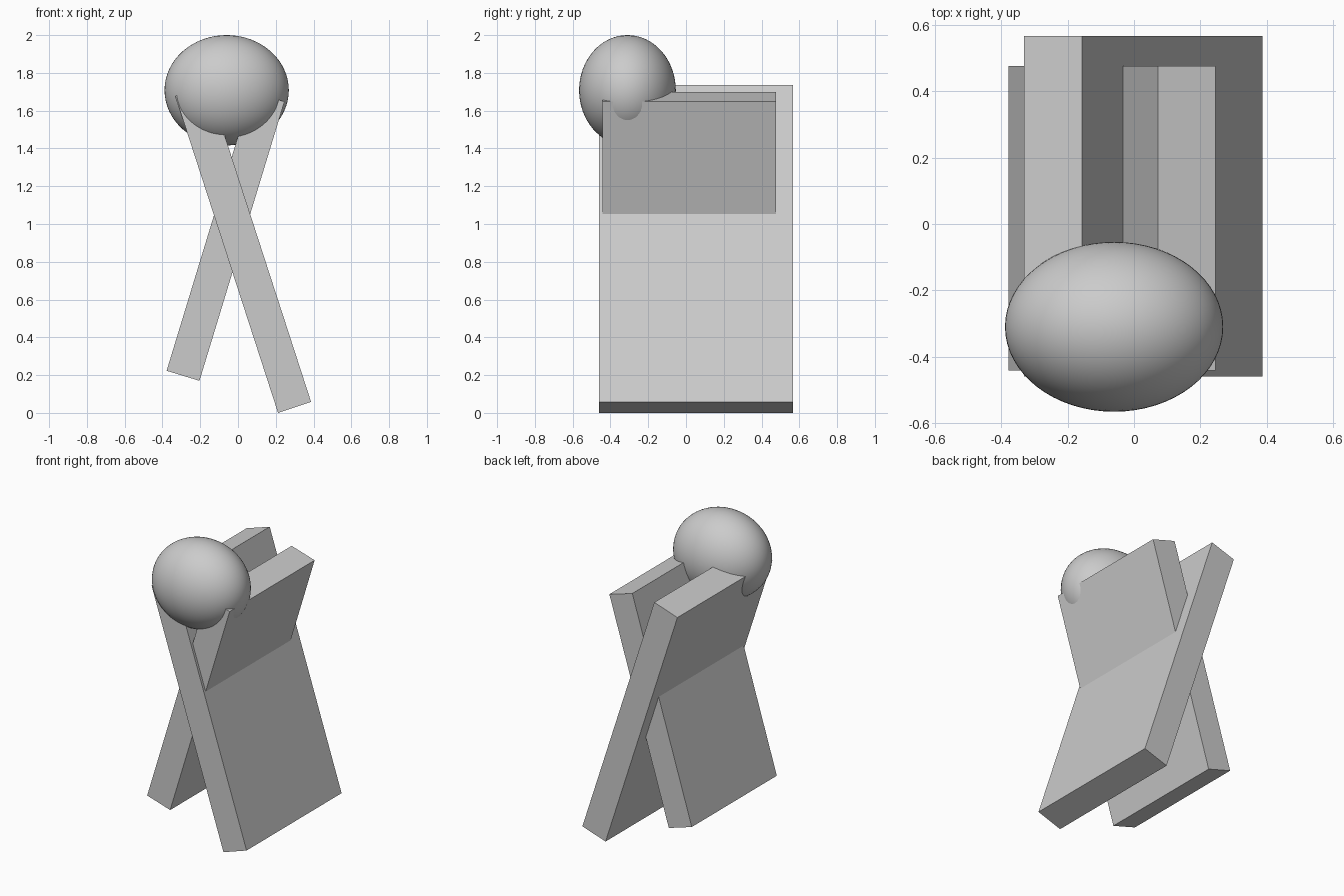
import bpy
import bmesh

if "Cube" in bpy.data.objects:
    bpy.data.objects.remove(bpy.data.objects["Cube"], do_unlink=True)

# Single light grey material
grey = bpy.data.materials.new("light_grey")
grey.use_nodes = True
colour = (0.6, 0.6, 0.6, 1)
grey.diffuse_color = colour
grey.node_tree.nodes["Principled BSDF"].inputs["Base Color"].default_value = colour


def board(name, outline, front, back):
    """Extrude a front outline of (x, z) points along y."""
    bm = bmesh.new()
    face = bm.faces.new([bm.verts.new((x, front, z)) for x, z in outline])
    ext = bmesh.ops.extrude_face_region(bm, geom=[face])
    verts = [g for g in ext["geom"] if isinstance(g, bmesh.types.BMVert)]
    bmesh.ops.translate(bm, verts=verts, vec=(0, back - front, 0))
    bmesh.ops.recalc_face_normals(bm, faces=bm.faces)
    mesh = bpy.data.meshes.new(name)
    bm.to_mesh(mesh)
    bm.free()
    mesh.materials.append(grey)
    obj = bpy.data.objects.new(name, mesh)
    bpy.context.collection.objects.link(obj)
    return obj


# Two crossing slabs
board("long_board", [(0.212, 0), (0.387, 0.058), (-0.157, 1.735), (-0.332, 1.678)],
      -0.46, 0.567)
board("short_board", [(-0.378, 0.223), (-0.204, 0.17), (0.246, 1.648), (0.072, 1.7)],
      -0.442, 0.477)

# Egg-shaped ball resting in the fork
bpy.ops.mesh.primitive_uv_sphere_add(segments=64, ring_count=32, radius=1,
                                     location=(-0.06, -0.31, 1.708))
ball = bpy.context.object
ball.name = "ball"
ball.scale = (0.329, 0.256, 0.292)
bpy.ops.object.transform_apply(location=False, rotation=False, scale=True)
bpy.ops.object.shade_smooth()
ball.data.materials.append(grey)
